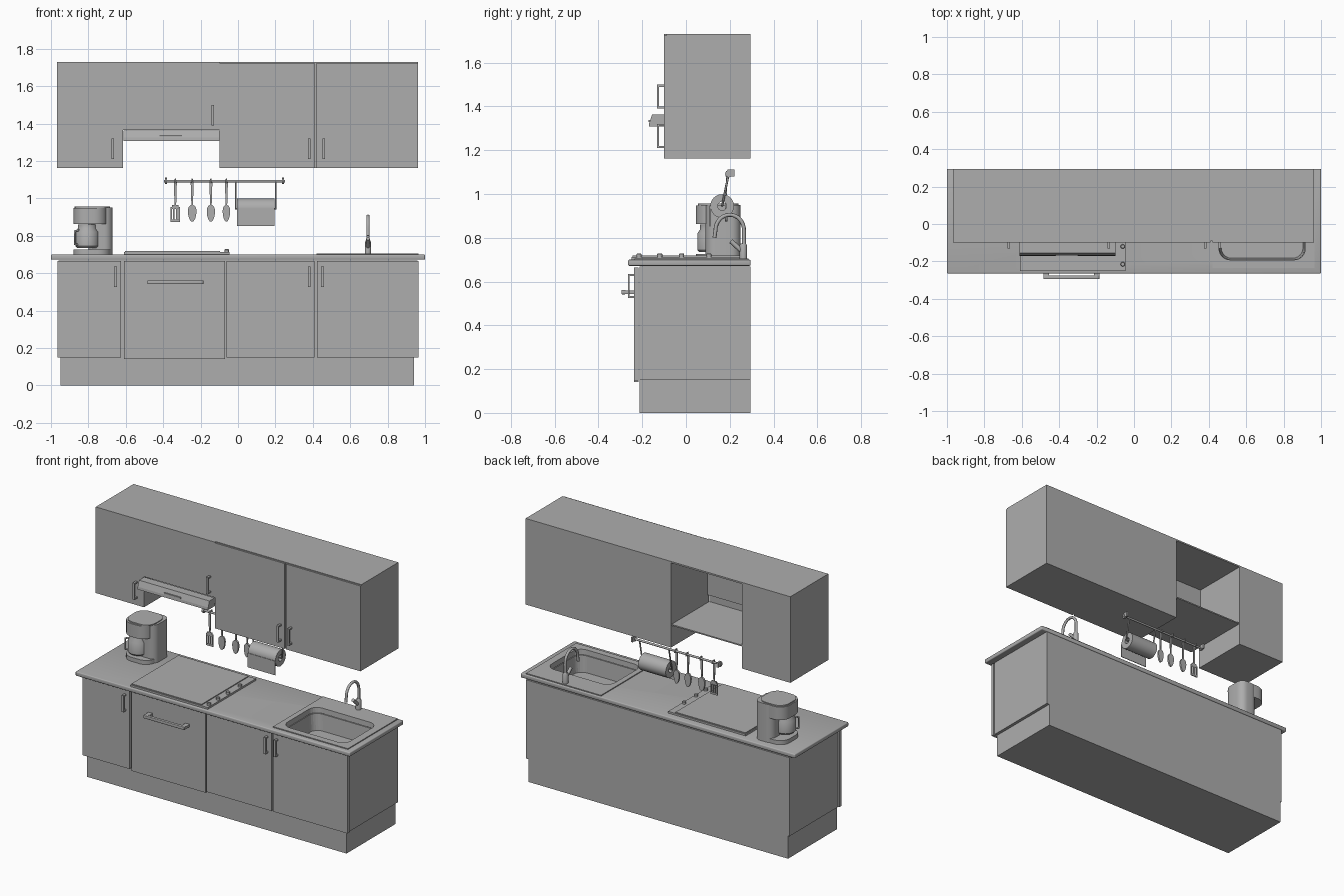
import bpy, bmesh, math
from mathutils import Vector

if "Cube" in bpy.data.objects:
    bpy.data.objects.remove(bpy.data.objects["Cube"])

grey = bpy.data.materials.new("plain_grey")
grey.use_nodes = True
COLOUR = (0.42, 0.42, 0.42, 1)
grey.diffuse_color = COLOUR
grey.node_tree.nodes["Principled BSDF"].inputs["Base Color"].default_value = COLOUR


def finish(name, bm, smooth=False):
    bmesh.ops.recalc_face_normals(bm, faces=bm.faces)
    me = bpy.data.meshes.new(name)
    bm.to_mesh(me)
    bm.free()
    ob = bpy.data.objects.new(name, me)
    bpy.context.collection.objects.link(ob)
    me.materials.append(grey)
    if smooth:
        activate(ob)
        bpy.ops.object.shade_smooth_by_angle(angle=math.radians(35))
    return ob


def activate(ob):
    bpy.ops.object.select_all(action='DESELECT')
    ob.select_set(True)
    bpy.context.view_layer.objects.active = ob


def box(name, x, y, z, bevel=0):
    bm = bmesh.new()
    bmesh.ops.create_cube(bm, size=1)
    for v in bm.verts:
        v.co = [r[0] + (r[1] - r[0]) * (c + 0.5) for r, c in zip((x, y, z), v.co)]
    if bevel:
        bmesh.ops.bevel(bm, geom=bm.edges[:], offset=bevel, segments=3, profile=0.5, affect='EDGES')
    return finish(name, bm, bevel > 0)


def prism(name, pts, axis, lo, hi, smooth=False):
    """Extrude a closed outline along an axis (the outline uses the other two axes in order)."""
    bm = bmesh.new()
    def place(p):
        c = list(p)
        c.insert(axis, lo)
        return c
    face = bm.faces.new([bm.verts.new(place(p)) for p in pts])
    new = bmesh.ops.extrude_face_region(bm, geom=[face])["geom"]
    shift = Vector()
    shift[axis] = hi - lo
    bmesh.ops.translate(bm, verts=[v for v in new if isinstance(v, bmesh.types.BMVert)], vec=shift)
    return finish(name, bm, smooth)


def lathe(name, profile, centre, axis='Z', steps=32):
    """Spin a (radius, height) profile about an axis."""
    bm = bmesh.new()
    rings = []
    for r, h in profile:
        ring = []
        for i in range(steps):
            a = math.tau * i / steps
            u, w = r * math.cos(a), r * math.sin(a)
            co = (u, w, h) if axis == 'Z' else (h, u, w)
            ring.append(bm.verts.new(Vector(co) + Vector(centre)))
        rings.append(ring)
    for a, b in zip(rings, rings[1:]):
        for i in range(steps):
            j = (i + 1) % steps
            bm.faces.new((a[i], a[j], b[j], b[i]))
    if profile[0] != profile[-1]:
        bm.faces.new(rings[0])
        bm.faces.new(rings[-1])
    else:
        bmesh.ops.remove_doubles(bm, verts=bm.verts, dist=1e-6)
    return finish(name, bm, True)


def tube(name, pts, radius, smooth=True):
    cu = bpy.data.curves.new(name, 'CURVE')
    cu.dimensions = '3D'
    cu.bevel_depth, cu.bevel_resolution, cu.use_fill_caps = radius, 2, True
    sp = cu.splines.new('POLY')
    sp.points.add(len(pts) - 1)
    for p, co in zip(sp.points, pts):
        p.co = (*co, 1)
    ob = bpy.data.objects.new(name, cu)
    bpy.context.collection.objects.link(ob)
    cu.materials.append(grey)
    activate(ob)
    bpy.ops.object.convert(target='MESH')
    return bpy.context.object


def rounded(x0, x1, y0, y1, r, n=6):
    pts = []
    for k, (cx, cy) in enumerate(((x1 - r, y1 - r), (x0 + r, y1 - r), (x0 + r, y0 + r), (x1 - r, y0 + r))):
        for i in range(n + 1):
            a = math.pi / 2 * (k + i / n)
            pts.append((cx + r * math.cos(a), cy + r * math.sin(a)))
    return pts


def pull(name, x, z, y, out=0.032, half=0.055, w=0.007):
    """Upright door handle made of a bar on two posts."""
    box(name + "_bar", (x - w, x + w), (y - out, y - out + 0.008), (z - half, z + half))
    for s in (-1, 1):
        zc = z + s * (half - 0.005)
        box(name + "_post", (x - w, x + w), (y - out, y), (zc - 0.005, zc + 0.005))


# Base cabinets
box("plinth", (-0.95, 0.94), (-0.213, 0.295), (0, 0.15))
base = box("base_cabinet", (-0.96, 0.96), (-0.213, 0.295), (0.15, 0.668))
for name, a, b, low in (("left_base_door", -0.965, -0.625, 0.148), ("oven_front", -0.61, -0.07, 0.14),
                        ("middle_base_door", -0.062, 0.41, 0.148), ("sink_door", 0.422, 0.965, 0.148)):
    box(name, (a, b), (-0.238, -0.218), (low, 0.665))
for x in (-0.655, 0.38, 0.452):
    pull("base_handle", x, 0.58, -0.238, 0.027)
box("oven_handle_bar", (-0.485, -0.185), (-0.295, -0.275), (0.542, 0.562), 0.003)
for x in (-0.47, -0.2):
    box("oven_handle_post", (x - 0.015, x + 0.015), (-0.28, -0.238), (0.544, 0.56))

# Worktop, sink plate and bowl cut
top = box("worktop", (-1, 1), (-0.265, 0.295), (0.672, 0.7), 0.006)
plate = box("sink_plate", (0.42, 0.965), (-0.235, 0.285), (0.7, 0.706))
cutter = prism("bowl_cutter", rounded(0.45, 0.92, -0.195, 0.15, 0.06), 2, 0.56, 0.76)
for v in cutter.data.vertices:
    if v.co.z < 0.6:
        v.co.x = 0.685 + (v.co.x - 0.685) * 0.93
        v.co.y = -0.022 + (v.co.y + 0.022) * 0.93
for ob in (base, top, plate):
    m = ob.modifiers.new("bowl", 'BOOLEAN')
    m.object, m.operation, m.solver = cutter, 'DIFFERENCE', 'EXACT'
    activate(ob)
    bpy.ops.object.modifier_apply(modifier="bowl")
bpy.data.objects.remove(cutter)
lathe("sink_drain", [(0.035, 0), (0.035, 0.004), (0.02, 0.005)], (0.685, -0.02, 0.56))

# Tap
arch = [(0.695, 0.265, 0.705)]
for i in range(17):
    a = math.pi * i / 16
    arch.append((0.695, 0.2 + 0.065 * math.cos(a), 0.835 + 0.07 * math.sin(a)))
arch.append((0.695, 0.13, 0.8))
tube("tap_spout", arch, 0.009)
lathe("tap_base", [(0.017, 0), (0.017, 0.06), (0.012, 0.07)], (0.695, 0.262, 0.705))
tube("tap_lever", [(0.695, 0.255, 0.74), (0.695, 0.205, 0.785)], 0.011)

# Hob
box("hob_plate", (-0.61, -0.045), (-0.25, 0.25), (0.7, 0.712))
box("hob_glass", (-0.605, -0.095), (-0.245, 0.245), (0.712, 0.718))
for y in (-0.215, -0.12, -0.02, 0.105):
    lathe("hob_knob", [(0.012, 0), (0.012, 0.014), (0.009, 0.017)], (-0.06, y, 0.711), steps=20)

# Wall cabinets: two closed units joined by an open-backed section over the hood
box("left_wall_unit", (-0.967, -0.615), (-0.09, 0.295), (1.163, 1.73))
box("right_wall_unit", (-0.098, 0.962), (-0.09, 0.295), (1.163, 1.73))
box("hood_section_top", (-0.615, -0.098), (-0.09, 0.295), (1.72, 1.73))
box("left_wall_door", (-0.967, -0.615), (-0.1, -0.09), (1.163, 1.73))
box("hood_door", (-0.615, -0.098), (-0.1, -0.085), (1.365, 1.73))
box("middle_wall_door", (-0.098, 0.408), (-0.1, -0.09), (1.163, 1.725))
box("right_wall_door", (0.42, 0.962), (-0.1, -0.09), (1.163, 1.725))
for x, z in ((-0.67, 1.265), (-0.135, 1.445), (0.38, 1.265), (0.458, 1.265)):
    pull("wall_handle", x, z, -0.1)

# Cooker hood
prism("hood_front", [(-0.17, 1.308), (-0.168, 1.325), (-0.155, 1.363), (-0.1, 1.363), (-0.1, 1.308)],
      0, -0.613, -0.1)
box("hood_plate", (-0.613, -0.1), (-0.1, 0.294), (1.308, 1.316))
box("hood_buttons", (-0.42, -0.3), (-0.171, -0.16), (1.328, 1.338))

# Utensil rail
tube("rail", [(-0.395, 0.195, 1.092), (0.25, 0.195, 1.092)], 0.007)
for x in (-0.385, 0.24):
    lathe("rail_end", [(0.016, -0.006), (0.016, 0.006)], (x, 0.195, 1.092), 'X', 20)
    box("rail_bracket", (x - 0.006, x + 0.006), (0.19, 0.222), (1.08, 1.112))


def utensil(name, x, head, start):
    tube(name + "_hook", [(x, 0.205, 1.085), (x, 0.205, 1.103), (x, 0.185, 1.103), (x, 0.185, 1.08)], 0.004)
    prism(name + "_handle", [(x - 0.008, 1.085), (x + 0.008, 1.085), (x + 0.004, start), (x - 0.004, start)],
          1, 0.182, 0.188)
    if head:
        pts = [(x + head * math.sin(a), 0.925 + 0.045 * math.cos(a) - 0.005 * math.cos(2 * a))
               for a in (math.tau * i / 24 for i in range(24))]
        prism(name + "_head", pts, 1, 0.178, 0.19, True)


utensil("spatula", -0.335, 0, 0.95)
box("spatula_top", (-0.352, -0.318), (0.182, 0.188), (0.945, 0.965))
for z in (0.875, 0.942):
    box("spatula_crossbar", (-0.361, -0.309), (0.182, 0.188), (z, z + 0.012))
for i in range(4):
    x = -0.361 + i * 0.0147
    box("spatula_tine", (x, x + 0.008), (0.182, 0.188), (0.88, 0.95))
for name, x, w in (("ladle", -0.245, 0.023), ("spoon", -0.145, 0.022), ("small_spoon", -0.062, 0.02)):
    utensil(name, x, w, 0.955)

# Paper roll on its holder
lathe("paper_roll", [(0.054, 0), (0.054, 0.2), (0.02, 0.2), (0.02, 0), (0.054, 0)], (-0.005, 0.165, 0.945), 'X', 40)
box("hanging_sheet", (-0.005, 0.195), (0.108, 0.112), (0.852, 0.945))
tube("roll_holder", [(-0.012, 0.195, 1.092), (-0.012, 0.165, 0.945), (0.202, 0.165, 0.945), (0.202, 0.195, 1.092)], 0.005)

# Coffee machine
prism("coffee_tower", rounded(-0.8, -0.67, 0.09, 0.25, 0.045), 2, 0.7, 0.95, True)
prism("coffee_base", rounded(-0.88, -0.68, 0.045, 0.245, 0.07), 2, 0.7, 0.727, True)
prism("coffee_head", rounded(-0.88, -0.7, 0.045, 0.245, 0.07), 2, 0.862, 0.948, True)
prism("coffee_lid", rounded(-0.873, -0.685, 0.055, 0.24, 0.065), 2, 0.948, 0.956, True)
lathe("coffee_pot", [(0.055, 0), (0.063, 0.01), (0.063, 0.085), (0.05, 0.105), (0.05, 0.125)], (-0.806, 0.115, 0.735))
tube("pot_handle", [(-0.85, 0.085, 0.83), (-0.872, 0.07, 0.825), (-0.872, 0.07, 0.755), (-0.85, 0.085, 0.75)], 0.006)
